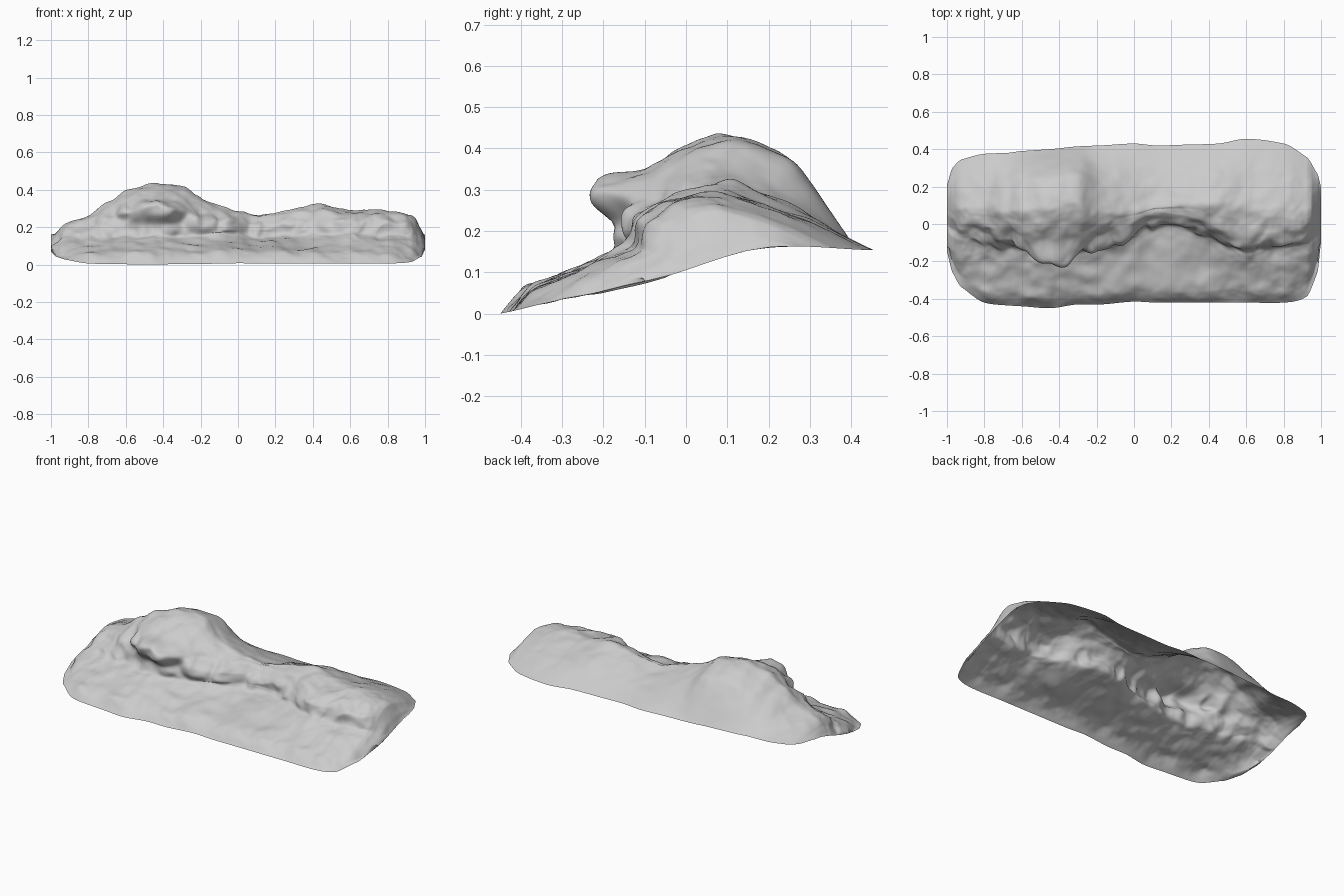
import bpy, bmesh, math
from mathutils import Vector, noise

if "Cube" in bpy.data.objects:
    bpy.data.objects.remove(bpy.data.objects["Cube"])

# Cross-section stations along the rock:
# x, front rim y, cliff y, cliff foot z, cliff lip z, ridge y, ridge z, back rim y
STATIONS = [
    (-1.0, -.15, -.01, .12, .13, .09, .145, .21),
    (-.97, -.26, -.03, .12, .145, .09, .18, .30),
    (-.92, -.34, -.05, .13, .175, .09, .215, .345),
    (-.80, -.42, -.07, .14, .215, .08, .26, .375),
    (-.68, -.435, -.10, .14, .27, .08, .345, .38),
    (-.60, -.44, -.14, .14, .29, .08, .395, .39),
    (-.45, -.45, -.17, .15, .32, .10, .44, .40),
    (-.30, -.43, -.15, .15, .30, .12, .42, .415),
    (-.18, -.43, -.13, .15, .25, .08, .35, .42),
    (0.00, -.415, -.05, .16, .25, .08, .285, .43),
    (.12, -.42, 0.0, .16, .235, .10, .265, .42),
    (.30, -.42, -.02, .16, .26, .12, .295, .425),
    (.45, -.42, -.08, .16, .26, .12, .315, .43),
    (.60, -.42, -.11, .15, .245, .11, .295, .455),
    (.80, -.42, -.10, .15, .255, .09, .29, .43),
    (.92, -.39, -.07, .14, .24, .09, .27, .36),
    (.98, -.26, -.03, .13, .19, .10, .22, .27),
    (1.0, -.10, 0.0, .13, .15, .09, .155, .20),
]
RIM = [(-.46, 0), (-.28, .04), (-.10, .08), (.20, .162), (.46, .155)]
# Boulders bulging out of the cliff: centre, radii, outward push
BOULDERS = [
    ((-.42, -.15, .285), (.14, .12, .055), .07),
    ((-.20, -.13, .22), (.08, .10, .05), .045),
    ((-.04, -.08, .21), (.07, .10, .05), .03),
    ((-.62, -.13, .29), (.04, .08, .04), .03),
    ((.10, -.02, .19), (.03, .08, .04), .025),
    ((.32, -.03, .20), (.06, .08, .05), .025),
]


def spline(knots, t):
    """Smooth curve through rows (t, values...), returns the values."""
    i = 0
    while i < len(knots) - 2 and t > knots[i + 1][0]:
        i += 1
    a, b = knots[i], knots[i + 1]
    p, n = knots[max(i - 1, 0)], knots[min(i + 2, len(knots) - 1)]
    h = b[0] - a[0]
    s = (t - a[0]) / h
    out = []
    for k in range(1, len(a)):
        m0 = .7 * (b[k] - p[k]) / (b[0] - p[0]) * h
        m1 = .7 * (n[k] - a[k]) / (n[0] - a[0]) * h
        out.append((2*s**3 - 3*s*s + 1) * a[k] + (s**3 - 2*s*s + s) * m0
                   + (3*s*s - 2*s**3) * b[k] + (s**3 - s*s) * m1)
    return out


def rim_z(y):
    return spline(RIM, y)[0]


def ramp(x, a, b):
    return min(1, max(0, (x - a) / (b - a)))


def section(x):
    """Profile from front rim over cliff and ridge to back rim."""
    yf, yc, zb, zl, yr, zr, yb = spline(STATIONS, x)
    end = max(0, 1 - abs(x))
    e = min(1, end / .05) ** .5
    toe = .06 * min(1, end / .2) * (1 + .5 * noise.noise(Vector((x * 5, 0, 1))))
    tall = max(0, (zr - .29) / .14)
    y1, z1, zk = yc + .06, zl + .02, rim_z(yb)
    # left and right of the middle the cliff is only a steep slope
    soft = .06 * ramp(x, -.55, -.75) + .05 * ramp(x, .35, .6)
    pts = [
        (yf, rim_z(yf)),
        (yf + .065, rim_z(yf) + toe),
        (yc - .05 - soft, zb - .02),
        (yc + .005 - soft * .7, zb + .01),
        (yc + .02 - soft * .2, zl - .02),
        (y1, z1),
        (y1 * .5 + yr * .5, z1 * .25 + zr * .75),
        (yr, zr),
        (yr * .5 + yb * .5, zk + (zr - zk) * (.58 + .17 * tall)),
        (yb, zk),
    ]
    return [(i, y, rim_z(y) + (z - rim_z(y)) * e) for i, (y, z) in enumerate(pts)]


# Rock slope: open shell swept along x
NX, NV, SPANS = 260, 135, 9
bm = bmesh.new()
rows = []
for i in range(NX + 1):
    u = 2 * i / NX - 1
    x = .3 * u + .7 * math.sin(u * math.pi / 2)
    knots = section(x)
    row = []
    for j in range(NV + 1):
        y, z = spline(knots, SPANS * j / NV)
        row.append(bm.verts.new((x, y, z)))
    rows.append(row)
for i in range(NX):
    for j in range(NV):
        bm.faces.new((rows[i][j], rows[i+1][j], rows[i+1][j+1], rows[i][j+1]))
bm.normal_update()

# Weathering: lumps, ledges and boulders, fading out at the rim
moves = []
for i, row in enumerate(rows):
    for j, v in enumerate(row):
        t = SPANS * j / NV
        edge = min(1, min(j, NV - j) / 14, min(i, NX - i) / 26)
        rough = 1.0 if t < 7 else max(.5, 1 - (t - 7) * .5)
        cliff = math.exp(-((t - 4) / 1.6) ** 2)
        p = v.co
        big = noise.noise(p * 6 + Vector((3, 1, 5)))
        mid = noise.noise(p * 14)
        fine = noise.noise(p * 32)
        crease = .4 - abs(noise.noise(p * 9 + Vector((9, 4, 2))))
        d = rough * (.010 * big + .008 * mid + .002 * fine
                     + cliff * (.020 * crease + .009 * mid))
        move = v.normal * d * edge
        move.y += .03 * cliff * edge * noise.noise(Vector((p.x * 9, 2, p.z * 6)))
        for c, r, push in BOULDERS:
            q = sum(((p[k] - c[k]) / r[k]) ** 2 for k in range(3))
            w = math.exp(-q * q) * push
            move += Vector((0, -w, w * .2))
        moves.append((v, move))
for v, move in moves:
    v.co += move

# Stand on the ground
low = min(v.co.z for v in bm.verts)
for v in bm.verts:
    v.co.z -= low
mesh = bpy.data.meshes.new("rock_slope")
bm.to_mesh(mesh)
bm.free()
for f in mesh.polygons:
    f.use_smooth = True
rock = bpy.data.objects.new("rock_slope", mesh)
bpy.context.collection.objects.link(rock)
